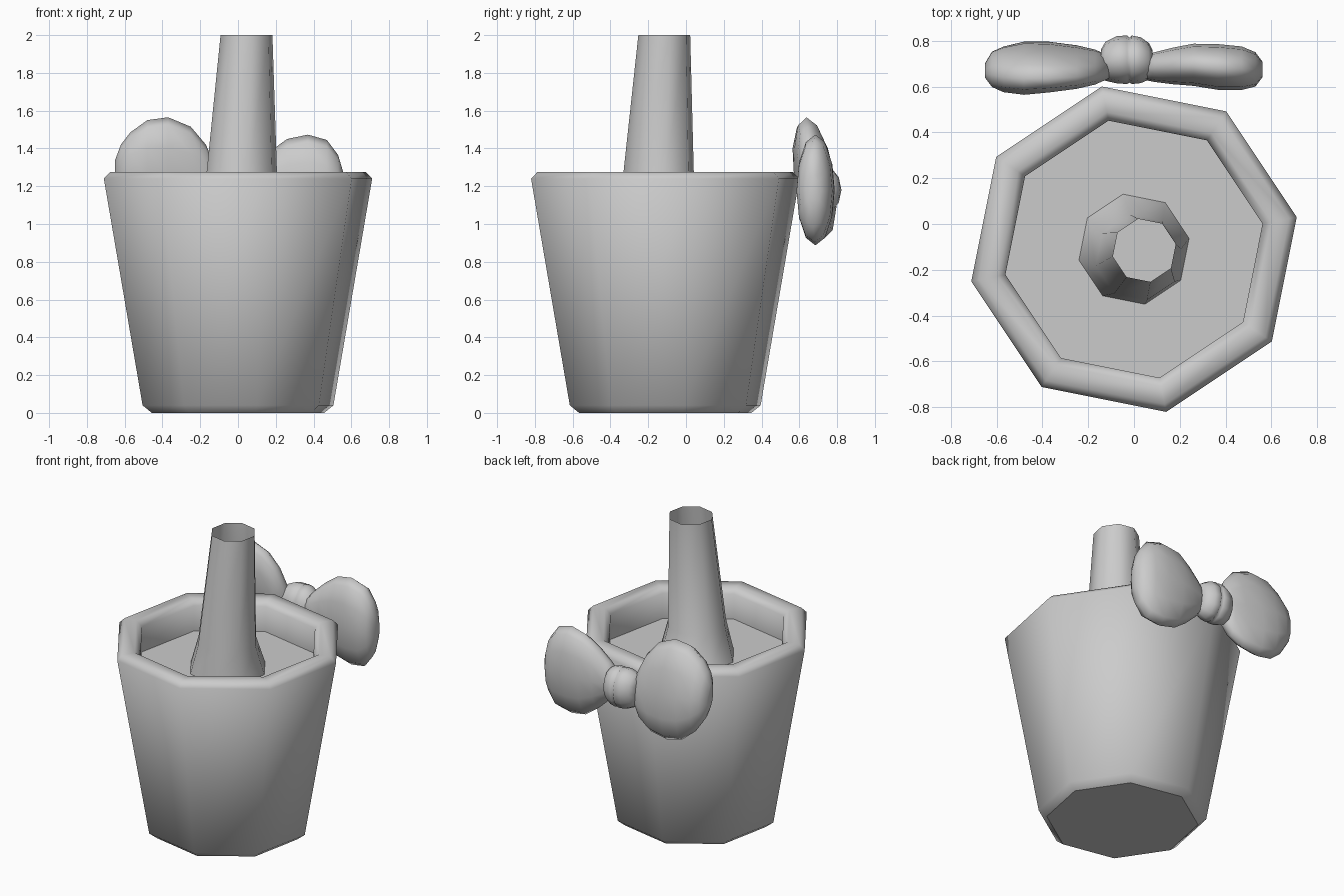
import bpy, math

grey = bpy.data.materials.new("plain grey")
grey.diffuse_color = (0.6, 0.6, 0.6, 1)


def make(name, verts, faces, flat=()):
    me = bpy.data.meshes.new(name)
    me.from_pydata(verts, [], faces)
    me.materials.append(grey)
    for i, p in enumerate(me.polygons):
        p.use_smooth = i not in flat
    ob = bpy.data.objects.new(name, me)
    bpy.context.collection.objects.link(ob)
    return ob


def bridge(rings, n):
    return [(r * n + i, r * n + (i + 1) % n, (r + 1) * n + (i + 1) % n, (r + 1) * n + i)
            for r in range(rings - 1) for i in range(n)]


def octagon(cx, cy, r, z):
    return [(cx + r * math.cos(math.radians(11.2 + 45 * k)),
             cy + r * math.sin(math.radians(11.2 + 45 * k)), z) for k in range(8)]


CY = -0.11

# pot: eight-sided, rounded rim and foot, straight inner wall
profile = [(0.465, 0), (0.515, 0.04), (0.724, 1.24), (0.69, 1.275),
           (0.61, 1.275), (0.572, 1.24), (0.572, 1.07)]
verts = [v for r, z in profile for v in octagon(0, CY, r, z)]
faces = bridge(len(profile), 8)
faces.append(tuple(range(7, -1, -1)))
make("pot", verts, faces, flat=(len(faces) - 1,))

# soil surface inside the pot
make("soil", octagon(0, CY, 0.572, 1.07), [tuple(range(8))], flat=(0,))

# trunk: open leaning tube with a flared base
trunk = [(0, -0.11, 0.245, 1.07), (0.02, -0.145, 0.19, 1.27), (0.045, -0.115, 0.14, 2.0)]
make("trunk", [v for t in trunk for v in octagon(*t)], bridge(len(trunk), 8))


def loft_x(name, rings, shear=0.0, n=12):
    """Closed loft along x; ring = (x, y centre, y half, z centre, z half)."""
    verts = []
    for x, yc, hy, zc, hz in rings:
        for k in range(n):
            a = 2 * math.pi * k / n
            dz = hz * math.sin(a)
            verts.append((x, yc + hy * math.cos(a) + shear * dz, zc + dz))
    faces = bridge(len(rings), n)
    last = (len(rings) - 1) * n
    faces.append(tuple(range(n - 1, -1, -1)))
    faces.append(tuple(range(last, last + n)))
    return make(name, verts, faces)


# bow loops: pinched at the knot, full at the outside
loft_x("bow_loop_right", [
    (0.04, 0.68, 0.05, 1.18, 0.07), (0.09, 0.685, 0.065, 1.18, 0.13),
    (0.17, 0.69, 0.08, 1.18, 0.205), (0.26, 0.695, 0.092, 1.18, 0.27),
    (0.37, 0.685, 0.1, 1.18, 0.293), (0.47, 0.68, 0.095, 1.175, 0.27),
    (0.53, 0.675, 0.075, 1.175, 0.19), (0.56, 0.675, 0.035, 1.175, 0.09)])
loft_x("bow_loop_left", [
    (-0.65, 0.67, 0.03, 1.26, 0.08), (-0.62, 0.675, 0.075, 1.26, 0.16),
    (-0.57, 0.675, 0.095, 1.255, 0.23), (-0.48, 0.68, 0.108, 1.25, 0.3),
    (-0.37, 0.685, 0.1, 1.245, 0.32), (-0.25, 0.685, 0.085, 1.23, 0.285),
    (-0.17, 0.685, 0.07, 1.21, 0.21), (-0.11, 0.685, 0.05, 1.19, 0.09)], shear=-0.15)

# bow knot: barrel with a shallow crease round the middle
loft_x("bow_knot", [
    (-0.145, 0.7, 0.06, 1.18, 0.08), (-0.125, 0.71, 0.085, 1.18, 0.11),
    (-0.075, 0.717, 0.103, 1.18, 0.132), (-0.03, 0.717, 0.106, 1.18, 0.134),
    (-0.02, 0.715, 0.098, 1.18, 0.126), (-0.01, 0.717, 0.106, 1.18, 0.134),
    (0.03, 0.715, 0.1, 1.18, 0.128), (0.065, 0.71, 0.08, 1.18, 0.105),
    (0.08, 0.7, 0.06, 1.18, 0.08)])
